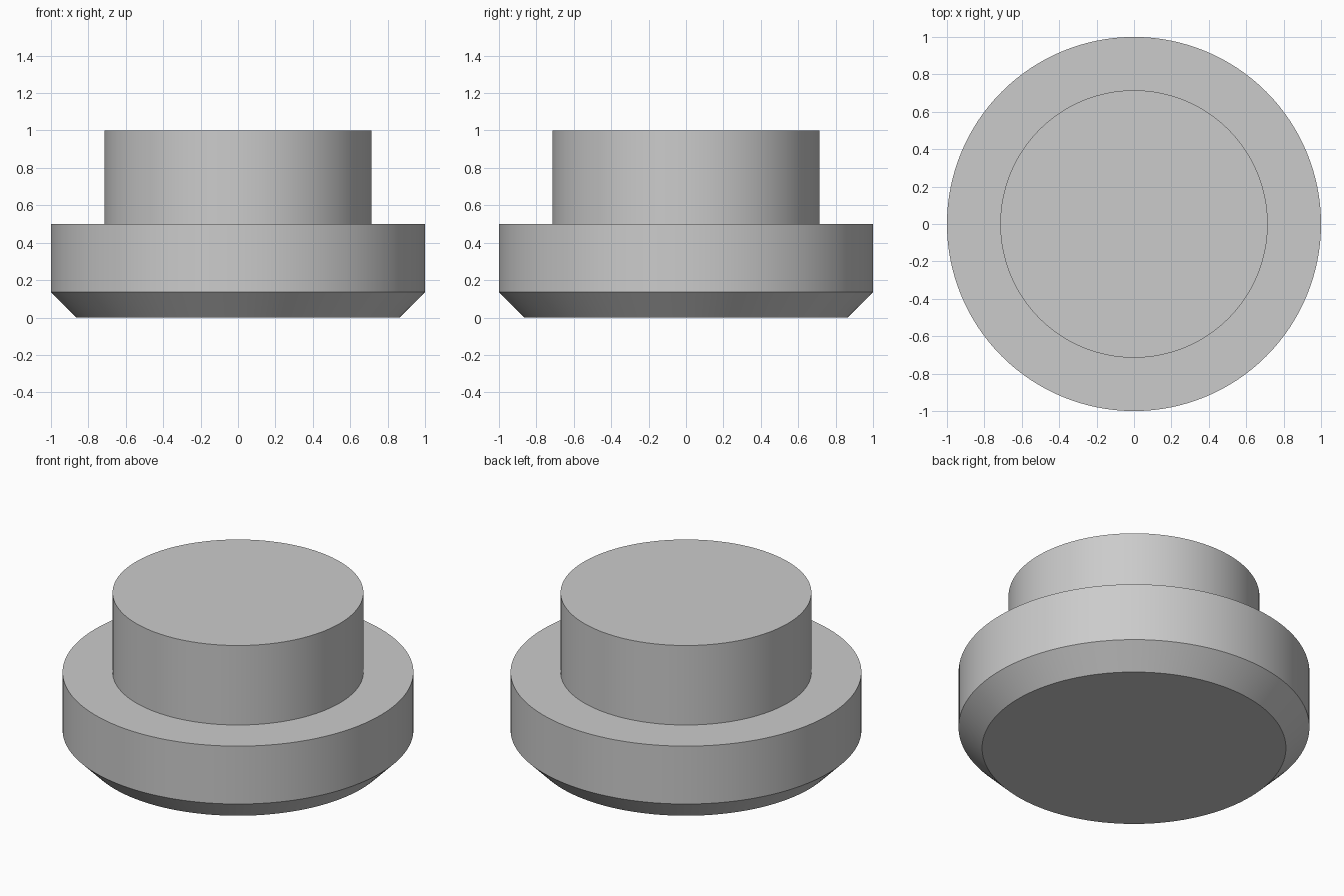
import bpy, bmesh
from math import cos, sin, tau, radians

cube = bpy.data.objects.get("Cube")
if cube:
    bpy.data.objects.remove(cube, do_unlink=True)

SEGMENTS = 128

# Plain grey material
grey = bpy.data.materials.new("light grey")
grey.use_nodes = True
colour = (0.6, 0.6, 0.6, 1)
grey.diffuse_color = colour
grey.node_tree.nodes["Principled BSDF"].inputs["Base Color"].default_value = colour


def turned_solid(name, profile):
    """Revolve (radius, height) points around z and cap both ends."""
    bm = bmesh.new()
    rings = [[bm.verts.new((r * cos(tau * i / SEGMENTS), r * sin(tau * i / SEGMENTS), z))
              for i in range(SEGMENTS)] for r, z in profile]
    for low, high in zip(rings, rings[1:]):
        for i in range(SEGMENTS):
            j = (i + 1) % SEGMENTS
            bm.faces.new((low[i], low[j], high[j], high[i]))
    bm.faces.new(rings[0][::-1])
    bm.faces.new(rings[-1])
    mesh = bpy.data.meshes.new(name)
    bm.to_mesh(mesh)
    bm.free()
    mesh.materials.append(grey)
    obj = bpy.data.objects.new(name, mesh)
    bpy.context.collection.objects.link(obj)
    bpy.ops.object.select_all(action='DESELECT')
    obj.select_set(True)
    bpy.context.view_layer.objects.active = obj
    bpy.ops.object.shade_smooth_by_angle(angle=radians(30))
    return obj


# Chamfered flange with a narrower boss above it, turned as one piece
turned_solid("stepped_plug", [(0.866, 0), (1, 0.136), (1, 0.5), (0.715, 0.5), (0.715, 1)])
